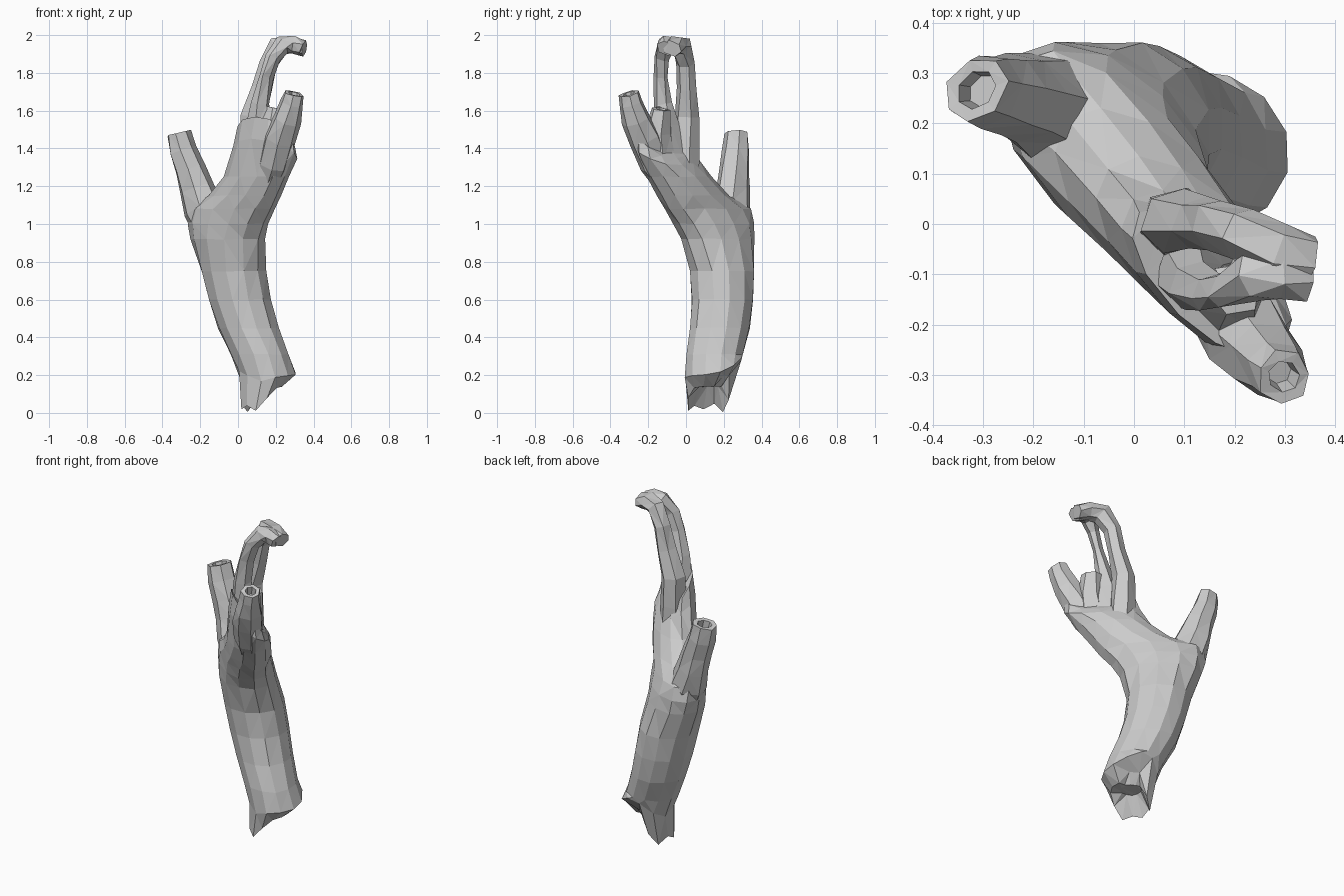
import bpy, bmesh, math, random
from mathutils import Vector

random.seed(4)
ACROSS = Vector((1, -1, 0)).normalized()   # knuckle direction of the hand
UP = Vector((0, 0, 1))


def loft(name, sections, sides, flat=False, hollow_end=0.0, jitter=0.0, offsets=None):
    """Skin rings (x, y, z, half width, half depth); offsets maps ring index -> z shifts."""
    bm = bmesh.new()
    pts = [Vector(s[:3]) for s in sections]
    rings = []

    def ring(c, t, a, b, shifts=None, j=0.0):
        u = (ACROSS - t * ACROSS.dot(t)).normalized()
        v = t.cross(u)
        out = []
        for k in range(sides):
            ang = 2 * math.pi * k / sides
            p = c + u * a * math.cos(ang) + v * b * math.sin(ang)
            p += Vector([random.uniform(-j, j) for _ in range(3)])
            if shifts:
                p.z += shifts[k]
            out.append(bm.verts.new(p))
        rings.append(out)

    for i, s in enumerate(sections):
        t = UP if flat else (pts[min(i + 1, len(pts) - 1)] - pts[max(i - 1, 0)]).normalized()
        ring(pts[i], t, s[3], s[4], (offsets or {}).get(i), jitter)
    if hollow_end:
        a, b = sections[-1][3:5]
        ring(pts[-1], t, a * .6, b * .6)
        ring(pts[-1] - t * hollow_end, t, a * .5, b * .5)
    for r0, r1 in zip(rings, rings[1:]):
        for k in range(sides):
            n = (k + 1) % sides
            bm.faces.new((r0[k], r0[n], r1[n], r1[k]))
    bm.faces.new(rings[0][::-1])
    bm.faces.new(rings[-1])
    bmesh.ops.triangulate(bm, faces=bm.faces[:])
    bmesh.ops.recalc_face_normals(bm, faces=bm.faces[:])
    me = bpy.data.meshes.new(name)
    bm.to_mesh(me)
    bm.free()
    ob = bpy.data.objects.new(name, me)
    bpy.context.collection.objects.link(ob)
    return ob


def tilt(h):
    """Z shifts that lower the palm side of a ring and raise the back of the hand."""
    return [-h * math.sin(math.pi * k / 6) for k in range(12)]


# Forearm and palm: torn hollow end at the bottom, then up to the knuckles
loft("forearm_and_palm", [
    (.13, .13, .14, .06, .06),
    (.125, .12, 0, .11, .11),
    (.155, .145, .22, .158, .148),
    (.115, .152, .31, .16, .15),
    (.055, .177, .45, .168, .157),
    (.01, .192, .60, .17, .165),
    (-.022, .19, .75, .182, .17),
    (-.055, .168, .92, .228, .16),
    (-.053, .148, 1.0, .262, .152),
    (-.035, .115, 1.08, .29, .138),
    (.035, .04, 1.15, .24, .13),
    (.097, -.037, 1.25, .21, .12),
    (.145, -.10, 1.38, .21, .11),
    (.15, -.115, 1.46, .195, .09),
], 12, flat=True, jitter=.003, offsets={
    1: [.13, .14, .14, .20, .20, .07, .005, .05, .02, .04, .01, .08],
    2: [-.02, -.02, 0, .03, .07, .06, 0, -.03, 0, -.02, -.05, -.03],
    12: tilt(.07),
    13: tilt(.11),
})

# Thumb with open tip
loft("thumb", [
    (-.12, .20, .93, .10, .09),
    (-.185, .238, 1.08, .11, .105),
    (-.222, .250, 1.19, .097, .09),
    (-.253, .258, 1.29, .082, .082),
    (-.291, .264, 1.39, .07, .077),
    (-.313, .267, 1.48, .058, .072),
], 7, hollow_end=.07, jitter=.004)

# Two long fingers that curl forward and meet at the tip
loft("index_finger", [
    (.10, -.0, 1.22, .08, .07),
    (.085, .0, 1.40, .075, .075),
    (.08, .006, 1.57, .064, .07),
    (.125, .005, 1.72, .05, .058),
    (.16, .0, 1.85, .05, .052),
    (.215, -.02, 1.94, .062, .054),
    (.28, -.055, 1.948, .06, .05),
    (.352, -.075, 1.93, .055, .042),
], 6, jitter=.003)
loft("middle_finger", [
    (.14, -.09, 1.33, .08, .08),
    (.11, -.10, 1.52, .07, .07),
    (.12, -.12, 1.64, .045, .052),
    (.15, -.133, 1.78, .028, .045),
    (.185, -.13, 1.88, .032, .046),
    (.235, -.105, 1.948, .052, .05),
    (.29, -.10, 1.95, .05, .048),
    (.34, -.105, 1.93, .052, .042),
], 6, jitter=.003)

# Short broken ring finger
loft("ring_finger_stump", [
    (.17, -.14, 1.33, .085, .09),
    (.18, -.15, 1.48, .08, .075),
    (.2, -.13, 1.61, .055, .05),
], 6, hollow_end=.04, jitter=.006)

# Little finger with open tip
loft("little_finger", [
    (.14, -.08, 1.17, .06, .05),
    (.185, -.165, 1.32, .085, .08),
    (.222, -.22, 1.45, .088, .085),
    (.258, -.265, 1.55, .078, .074),
    (.285, -.29, 1.64, .066, .06),
    (.298, -.303, 1.69, .056, .052),
], 7, hollow_end=.05, jitter=.004)
